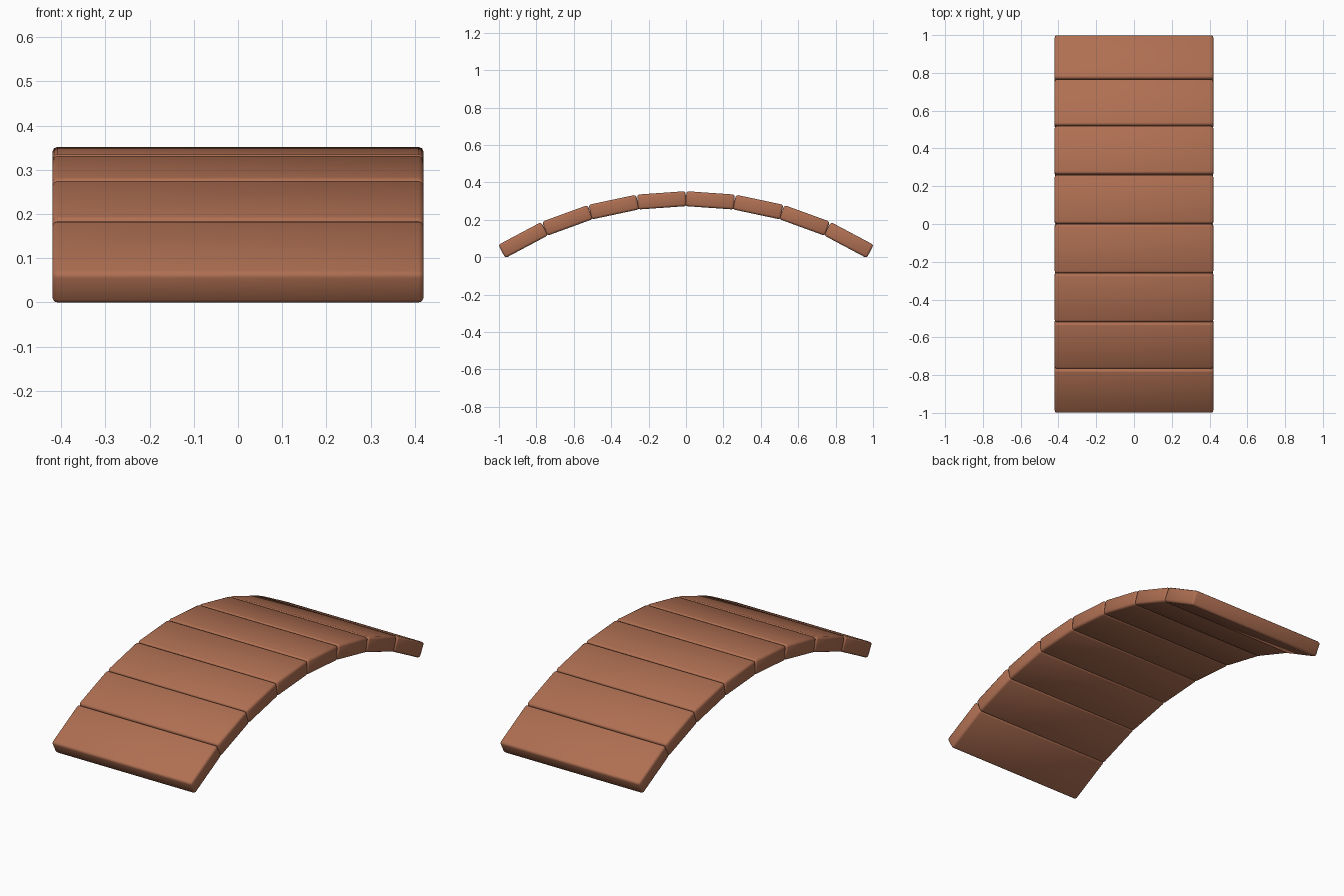
import bpy, math
from mathutils import Matrix

if "Cube" in bpy.data.objects:
    bpy.data.objects.remove(bpy.data.objects["Cube"])

WIDTH, THICK = 0.84, 0.08
STEP = math.radians(8)          # turn between neighbouring planks
RADIUS = 1.854                  # arc through the plank centres
LENGTH = 2 * RADIUS * math.tan(STEP / 2)
COUNT = 8

mat = bpy.data.materials.new("terracotta_wood")
mat.diffuse_color = (0.43, 0.16, 0.085, 1)
mat.use_nodes = True
mat.node_tree.nodes["Principled BSDF"].inputs["Base Color"].default_value = mat.diffuse_color

# Bevelled planks laid along a shallow arch
planks = []
for i in range(COUNT):
    a = (i - (COUNT - 1) / 2) * STEP
    bpy.ops.mesh.primitive_cube_add(size=1)
    ob = bpy.context.object
    ob.name = f"arch_plank_{i + 1}"
    ob.data.transform(Matrix.Diagonal((WIDTH, LENGTH, THICK, 1)))
    bev = ob.modifiers.new("rounded_edges", 'BEVEL')
    bev.width, bev.segments = 0.012, 2
    bpy.ops.object.modifier_apply(modifier=bev.name)
    ob.data.transform(Matrix.Translation((0, RADIUS * math.sin(a), RADIUS * math.cos(a)))
                      @ Matrix.Rotation(-a, 4, 'X'))
    ob.data.materials.append(mat)
    bpy.ops.object.shade_smooth_by_angle(angle=math.radians(50))
    planks.append(ob)

# Stand the arch on the ground
low = min(v.co.z for ob in planks for v in ob.data.vertices)
for ob in planks:
    ob.data.transform(Matrix.Translation((0, 0, -low)))
